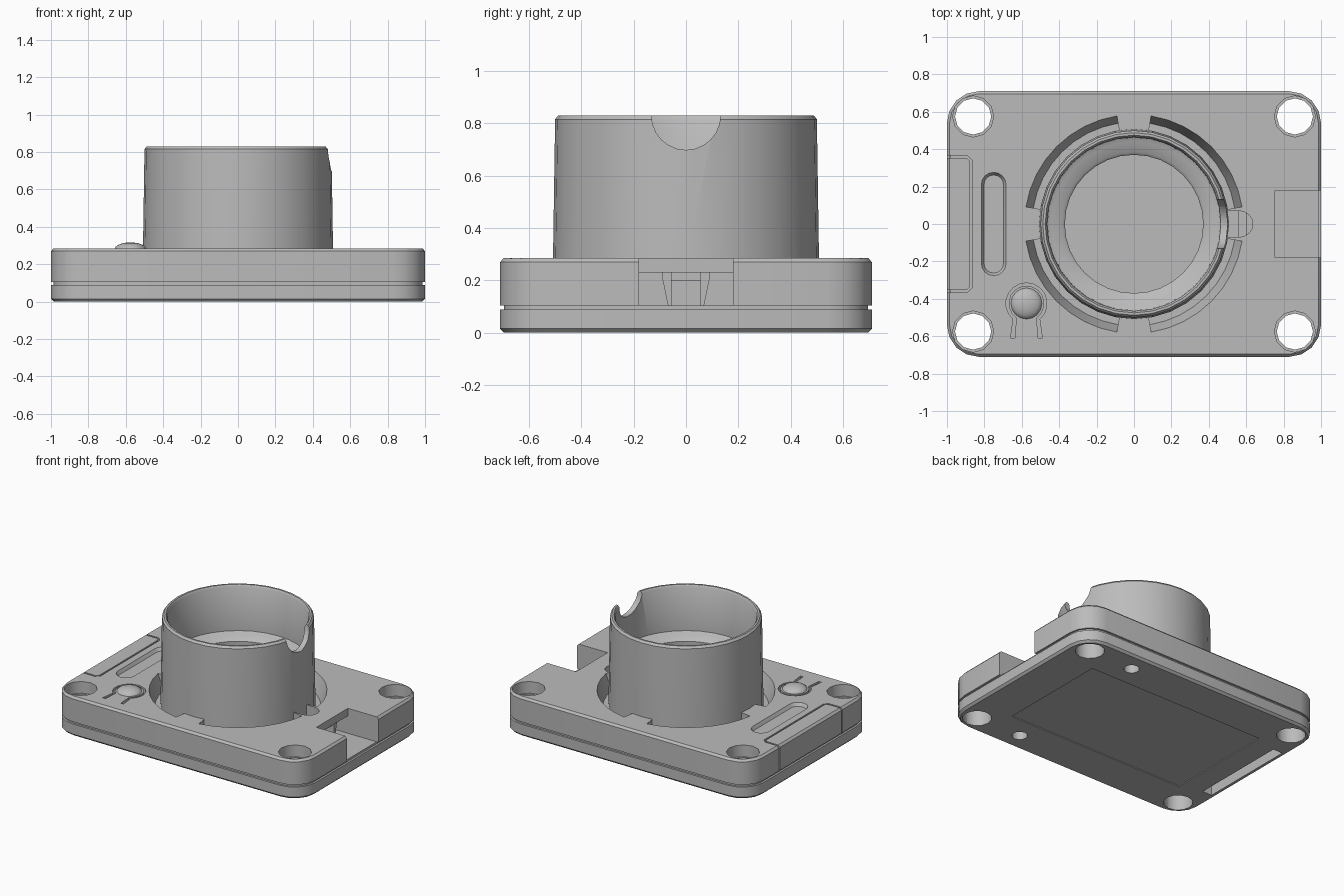
import bpy, bmesh
from math import sin, cos, pi, radians

cube = bpy.data.objects.get("Cube")
if cube:
    bpy.data.objects.remove(cube)

grey = bpy.data.materials.new("plain_grey")
grey.use_nodes = True
COL = (0.5, 0.5, 0.5, 1)
grey.diffuse_color = COL
grey.node_tree.nodes["Principled BSDF"].inputs["Base Color"].default_value = COL


def loft(name, loops):
    """Closed solid through a stack of equal-length point loops."""
    bm = bmesh.new()
    rows = [[bm.verts.new(p) for p in loop] for loop in loops]
    n = len(rows[0])
    for a, b in zip(rows, rows[1:]):
        for i in range(n):
            j = (i + 1) % n
            bm.faces.new((a[i], a[j], b[j], b[i]))
    bm.faces.new(rows[0][::-1])
    bm.faces.new(rows[-1])
    bmesh.ops.recalc_face_normals(bm, faces=bm.faces)
    me = bpy.data.meshes.new(name)
    bm.to_mesh(me)
    bm.free()
    ob = bpy.data.objects.new(name, me)
    bpy.context.collection.objects.link(ob)
    me.materials.append(grey)
    return ob


def at(pts, z):
    return [(x, y, z) for x, y in pts]


def prism(pts, z0, z1, name="cutter"):
    return loft(name, [at(pts, z0), at(pts, z1)])


def rounded(hx, hy, r, cx=0, cy=0, seg=4):
    pts = []
    for k, (sx, sy) in enumerate(((1, 1), (-1, 1), (-1, -1), (1, -1))):
        for i in range(seg + 1):
            a = (k + i / seg) * pi / 2
            pts.append((cx + sx * (hx - r) + r * cos(a), cy + sy * (hy - r) + r * sin(a)))
    return pts


def circle(r, cx=0, cy=0, n=12):
    return [(cx + r * cos(2 * pi * i / n), cy + r * sin(2 * pi * i / n)) for i in range(n)]


def arc(r, a0, a1, n=8, cx=0, cy=0):
    ts = [radians(a0 + (a1 - a0) * i / n) for i in range(n + 1)]
    return [(cx + r * cos(t), cy + r * sin(t)) for t in ts]


def box(x0, x1, y0, y1, z0, z1, name="cutter"):
    return prism([(x0, y0), (x1, y0), (x1, y1), (x0, y1)], z0, z1, name)


def boolean(ob, cutter, op="DIFFERENCE"):
    mod = ob.modifiers.new("cut", "BOOLEAN")
    mod.operation, mod.solver, mod.object = op, "EXACT", cutter
    bpy.context.view_layer.update()
    deps = bpy.context.evaluated_depsgraph_get()
    me = bpy.data.meshes.new_from_object(ob.evaluated_get(deps))
    ob.modifiers.clear()
    ob.data = me
    bpy.data.objects.remove(cutter)


def smooth(ob, angle=35):
    bpy.ops.object.select_all(action="DESELECT")
    ob.select_set(True)
    bpy.context.view_layer.objects.active = ob
    bpy.ops.object.shade_smooth_by_angle(angle=radians(angle))


# Case: base plate, seam groove and cover in one stack of rounded outlines
TOP = 0.285
case = loft("case", [at(rounded(1 - d, 0.71 - d, 0.17 - d), z) for z, d in (
    (0, 0.015), (0.015, 0), (0.088, 0), (0.088, 0.014), (0.104, 0.014),
    (0.104, 0), (0.27, 0), (TOP, 0.014))])

# Corner screw holes with a wider mouth
for sx in (-1, 1):
    for sy in (-1, 1):
        c = (sx * 0.86, sy * 0.575)
        boolean(case, prism(circle(0.097, *c), -0.1, 0.4))
        boolean(case, prism(circle(0.11, *c), 0.2, 0.4))

# Four curved slots around the barrel, sloping inwards
for k in range(4):
    a0, a1 = 9 + 90 * k, 81 + 90 * k
    inner = arc(0.48, a1, a0)
    boolean(case, loft("cutter", [at(arc(r, a0, a1) + inner, z)
                                  for z, r in ((0.17, 0.545), (TOP, 0.585), (0.35, 0.585))]))

# Cable bay at the left edge with the socket opening behind it
boolean(case, box(0.755, 1.1, -0.18, 0.18, 0.104, 0.4))
boolean(case, box(0.56, 0.8, -0.18, 0.18, 0.104, 0.23))

# Rounded relief under the barrel notch
boolean(case, prism([(0.45, -0.07)] + arc(0.07, -90, 90, 8, 0.565) + [(0.45, 0.07)], 0.2, 0.4))

# Long finger recess
boolean(case, loft("cutter", [at(rounded(w, h, w - 0.001, -0.75, 0), z) for z, w, h in (
    (0.262, 0.052, 0.262), (TOP, 0.066, 0.276), (0.35, 0.066, 0.276))]))

# Side flap: outline groove on the top and down the side
outline = [(-1.1, -0.365), (-0.89, -0.365), (-0.865, -0.34), (-0.865, 0.34), (-0.89, 0.365), (-1.1, 0.365)]
inside = [(-1.1, 0.353), (-0.895, 0.353), (-0.877, 0.335), (-0.877, -0.335), (-0.895, -0.353), (-1.1, -0.353)]
groove = prism(outline + inside, 0.255, 0.4)
boolean(case, groove)
for s in (-1, 1):
    boolean(case, box(-1.1, -0.985, s * 0.359 - 0.006, s * 0.359 + 0.006, 0.104, 0.27))

# Spring button: keyhole-shaped slit
bx, by = -0.575, -0.425
slit = ([(bx + 0.085, -0.61)] + arc(0.11, -50, 230, 14, bx, by) + [(bx - 0.085, -0.61), (bx - 0.062, -0.61)]
        + arc(0.095, 235, -55, 14, bx, by) + [(bx + 0.062, -0.61)])
boolean(case, prism(slit, 0.24, 0.4))

# Underside: label recess, two small holes and the flap slot
boolean(case, prism(rounded(0.715, 0.41, 0.01, -0.015, 0, 1), -0.1, 0.006))
for s in (-1, 1):
    boolean(case, prism(circle(0.052, 0.5, s * 0.57), -0.1, 0.09))
boolean(case, box(-0.965, -0.89, -0.36, 0.36, -0.1, 0.09))
smooth(case)

# Button dome
dome = loft("button_dome", [at(circle(0.085 * cos(t), bx, by, 16), TOP - 0.005 + 0.037 * sin(t))
                            for t in (0, 0.35, 0.7, 1.05, 1.4)])
smooth(dome, 50)

# Barrel: tapered tube with a stepped seat and a closed floor
barrel = loft("barrel", [at(circle(r, n=32), z) for r, z in (
    (0.508, 0.18), (0.508, TOP), (0.5, 0.815), (0.488, 0.83), (0.475, 0.83), (0.465, 0.815),
    (0.462, 0.5), (0.44, 0.49), (0.385, 0.48), (0.37, 0.465), (0.37, 0.3))])
# Half-round notch in the rim
ring = circle(0.132, 0, 0.83, 24)
boolean(barrel, loft("cutter", [[(x, y, z) for y, z in ring] for x in (0.3, 0.7)]))
smooth(barrel)

# Small round lens on the barrel floor
smooth(prism(circle(0.09, n=16), 0.29, 0.306, "lens"))

# Socket: two tapered prongs and a small bridge in the opening
for s in (-1, 1):
    loft("socket_prong", [at([(x, s * y) for x, y in ((0.6, a), (0.73, a), (0.73, b), (0.6, b))], z)
                          for z, a, b in ((0.1, 0.055, 0.068), (0.205, 0.055, 0.09), (0.23, 0.055, 0.09))])
box(0.6, 0.72, -0.056, 0.056, 0.2, 0.23, "socket_bridge")
